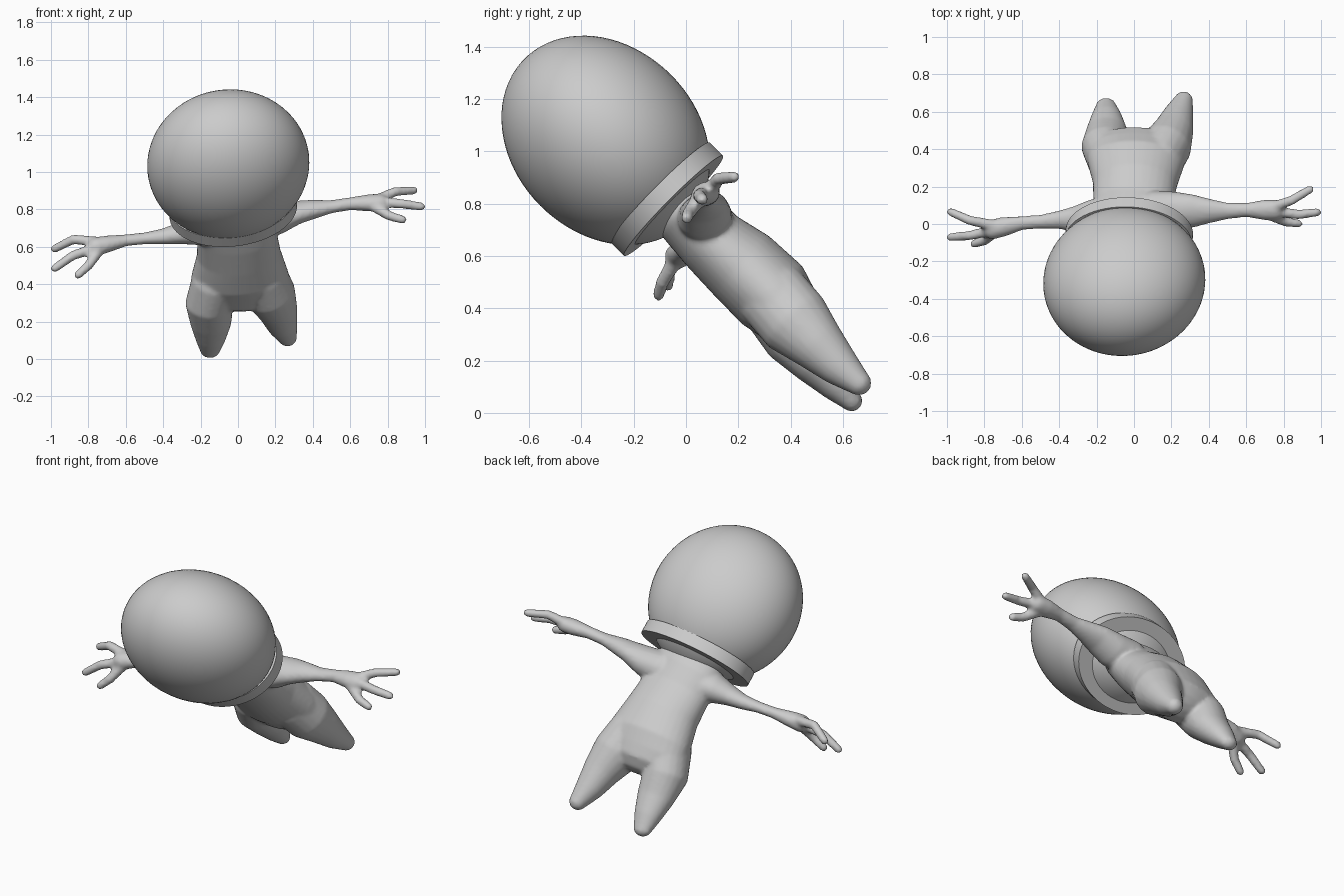
import bpy, bmesh, math
from mathutils import Vector, Matrix

if "Cube" in bpy.data.objects:
    bpy.data.objects.remove(bpy.data.objects["Cube"])

grey = bpy.data.materials.new("plain_grey")
grey.diffuse_color = (0.6, 0.6, 0.6, 1)
grey.use_nodes = True
grey.node_tree.nodes["Principled BSDF"].inputs["Base Color"].default_value = grey.diffuse_color


def add_object(name, bm):
    bmesh.ops.recalc_face_normals(bm, faces=bm.faces)
    mesh = bpy.data.meshes.new(name)
    bm.to_mesh(mesh)
    bm.free()
    obj = bpy.data.objects.new(name, mesh)
    bpy.context.collection.objects.link(obj)
    mesh.materials.append(grey)
    return obj


def smooth(obj, angle=40):
    bpy.ops.object.select_all(action='DESELECT')
    obj.select_set(True)
    bpy.context.view_layer.objects.active = obj
    bpy.ops.object.shade_smooth_by_angle(angle=math.radians(angle))


def loft(bm, rings):
    """Skin closed rings of points and cap both ends."""
    loops = [[bm.verts.new(p) for p in ring] for ring in rings]
    n = len(loops[0])
    for a, b in zip(loops, loops[1:]):
        for i in range(n):
            j = (i + 1) % n
            bm.faces.new((a[i], a[j], b[j], b[i]))
    bm.faces.new(loops[0][::-1])
    bm.faces.new(loops[-1])


def limb(bm, stations, side, n=20):
    """Rounded tube; station = (x, y, z, radius along side, other radius)."""
    pts = [Vector(s[:3]) for s in stations]
    rings = []
    for i, s in enumerate(stations):
        t = (pts[min(i + 1, len(pts) - 1)] - pts[max(i - 1, 0)]).normalized()
        a = (Vector(side) - t * t.dot(Vector(side))).normalized()
        b = t.cross(a)

        def ring(scale, shift):
            return [pts[i] + t * shift + scale * (a * s[3] * math.cos(w) + b * s[4] * math.sin(w))
                    for w in (2 * math.pi * k / n for k in range(n))]
        cap = [(math.cos(w), math.sin(w) * min(s[3], s[4]))
               for w in (math.radians(d) for d in (30, 60, 80))]
        if i == 0:
            rings += [ring(c, -h) for c, h in reversed(cap)]
        rings.append(ring(1, 0))
        if i == len(stations) - 1:
            rings += [ring(c, h) for c, h in cap]
    loft(bm, rings)


# Tilted frame shared by head and collar
n_axis = Vector((-0.08, -0.7, 0.7)).normalized()
r_axis = Vector((1, 0.02, 0.13))
r_axis = (r_axis - n_axis * r_axis.dot(n_axis)).normalized()
u_axis = n_axis.cross(r_axis)
frame = Matrix((r_axis, u_axis, n_axis)).transposed().to_4x4()

# Head: large egg
bm = bmesh.new()
bmesh.ops.create_uvsphere(bm, u_segments=64, v_segments=40, radius=1)
bm.transform(Matrix.Translation((-0.052, -0.307, 1.042)) @ frame
             @ Matrix.Diagonal((0.434, 0.353, 0.44, 1)))
smooth(add_object("head", bm), 60)

# Collar: oval band with a shallow lip and a closed underside
bm = bmesh.new()
profile = [(0.02, -0.036), (1, -0.036), (1, 0.036), (0.95, 0.036), (0.93, -0.02), (0.02, -0.02)]
loft(bm, [[(0.343 * s * math.cos(w), 0.268 * s * math.sin(w), h)
           for w in (2 * math.pi * k / 64 for k in range(64))] for s, h in profile])
bm.transform(Matrix.Translation((-0.028, -0.073, 0.817)) @ frame)
smooth(add_object("collar", bm))

# Body: torso, legs, arms and fingers fused into one soft skin
bm = bmesh.new()
X, Y = (1, 0, 0), (0, 1, 0.3)
limb(bm, [(-.025, .01, .755, .22, .13), (-.005, .10, .655, .215, .135),
          (.005, .215, .56, .225, .155), (.01, .33, .45, .26, .16),
          (.015, .38, .39, .27, .14)], X, 32)
# legs
limb(bm, [(-.12, .34, .41, .13, .13), (-.155, .42, .29, .128, .125),
          (-.145, .50, .19, .11, .092), (-.147, .58, .105, .08, .067),
          (-.15, .632, .047, .055, .043)], X)
limb(bm, [(.13, .33, .45, .13, .14), (.175, .42, .345, .135, .14),
          (.215, .51, .255, .106, .105), (.24, .59, .175, .08, .078),
          (.265, .66, .115, .052, .05)], X)
# arms
limb(bm, [(.10, .07, .74, .11, .10), (.22, .07, .755, .105, .085), (.32, .07, .785, .09, .06),
          (.40, .07, .80, .068, .05), (.50, .07, .815, .045, .034),
          (.60, .075, .83, .038, .034), (.70, .075, .835, .056, .045),
          (.76, .075, .838, .056, .045)], Y)
limb(bm, [(-.12, .05, .70, .11, .10), (-.23, .03, .69, .10, .08), (-.32, .025, .67, .07, .055),
          (-.40, .022, .655, .05, .042), (-.50, .012, .645, .037, .031),
          (-.60, .005, .635, .038, .031), (-.70, -.015, .615, .053, .045),
          (-.76, -.03, .60, .053, .05)], Y)
# fingers
fingers = [
    [(.74, .09, .85), (.84, .125, .895), (.94, .185, .902)],
    [(.74, .07, .84), (.88, .05, .83), (.98, .063, .815)],
    [(.72, .05, .82), (.81, .012, .765), (.88, .002, .745)],
    [(-.74, -.01, .625), (-.88, .02, .64), (-.98, .065, .59)],
    [(-.74, -.03, .60), (-.88, -.062, .555), (-.98, -.07, .485)],
    [(-.74, -.04, .585), (-.80, -.09, .50), (-.855, -.105, .45)],
]
for f in fingers:
    limb(bm, [(*p, r, r) for p, r in zip(f, (.03, .026, .023))], Y, 14)
body = add_object("body", bm)
remesh = body.modifiers.new("fuse", 'REMESH')
remesh.mode = 'VOXEL'
remesh.voxel_size = 0.011
remesh.use_smooth_shade = True
relax = body.modifiers.new("relax", 'SMOOTH')
relax.factor = 0.5
relax.iterations = 6
